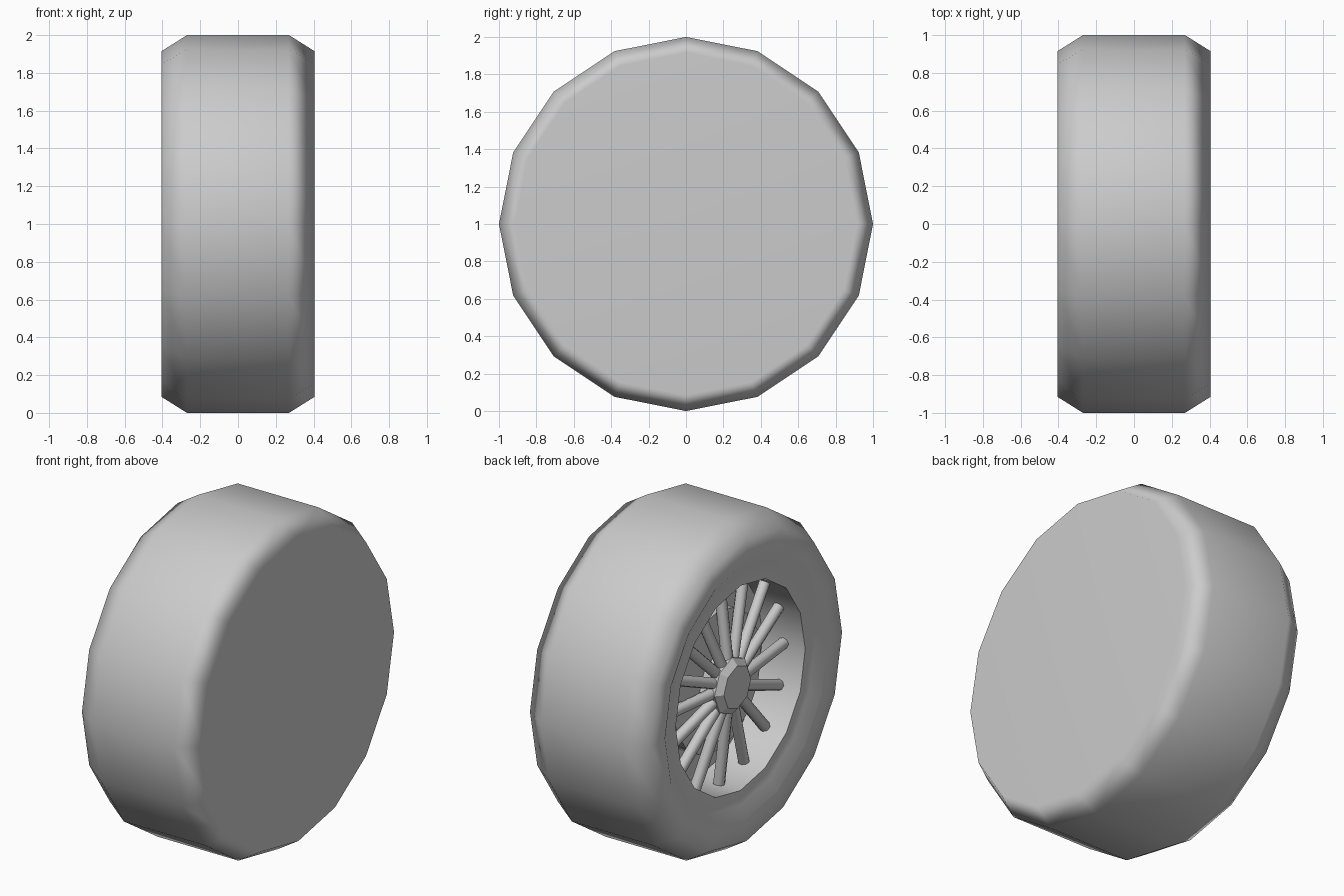
import bpy, bmesh
from math import cos, sin, pi, radians
from mathutils import Vector

cube = bpy.data.objects.get("Cube")
if cube:
    bpy.data.objects.remove(cube, do_unlink=True)

# One plain grey for the whole wheel
grey = bpy.data.materials.new("plain_grey")
grey.use_nodes = True
colour = (0.6, 0.6, 0.6, 1)
grey.diffuse_color = colour
grey.node_tree.nodes["Principled BSDF"].inputs["Base Color"].default_value = colour


def finish(name, bm, sharp=None):
    """Turn a bmesh into a shaded object; sharp=None smooths everything."""
    bmesh.ops.recalc_face_normals(bm, faces=bm.faces)
    for f in bm.faces:
        f.smooth = True
    if sharp is not None:
        for e in bm.edges:
            e.smooth = e.calc_face_angle(0) < radians(sharp)
    mesh = bpy.data.meshes.new(name)
    bm.to_mesh(mesh)
    bm.free()
    mesh.materials.append(grey)
    ob = bpy.data.objects.new(name, mesh)
    bpy.context.collection.objects.link(ob)
    return ob


def lathe(name, profile, sides, sharp=None):
    """Spin (x, radius) points about the axle and cap both ends."""
    bm = bmesh.new()
    rings = []
    for x, r in profile:
        rings.append([bm.verts.new((x, r * sin(2 * pi * i / sides),
                                    1 + r * cos(2 * pi * i / sides)))
                      for i in range(sides)])
    for a, b in zip(rings, rings[1:]):
        for i in range(sides):
            j = (i + 1) % sides
            bm.faces.new((a[i], a[j], b[j], b[i]))
    bm.faces.new(rings[0])
    bm.faces.new(rings[-1])
    return finish(name, bm, sharp)


# Tyre and dished rim in one shell, closed on the inner side
tyre = lathe("tyre", [(0.405, 0.915), (0.27, 1), (-0.27, 1), (-0.405, 0.915),
                      (-0.405, 0.78), (-0.365, 0.71), (-0.365, 0.62),
                      (-0.08, 0.62)], 16, 65)
weighted = tyre.modifiers.new("weighted_normals", 'WEIGHTED_NORMAL')
weighted.keep_sharp = True

# Hub with its backing disc
lathe("hub", [(-0.345, 0.13), (-0.31, 0.17), (-0.2, 0.17)], 8, 30)
lathe("hub_disc", [(-0.21, 0.42), (-0.07, 0.42)], 16, 30)

# Sixteen straight spokes, leaning inwards towards the rim
bm = bmesh.new()
spokes = 16
for i in range(spokes):
    a = 2 * pi * i / spokes
    out = Vector((0, sin(a), cos(a)))
    start = Vector((-0.28, 0, 1)) + out * 0.12
    end = Vector((-0.22, 0, 1)) + out * 0.63
    line = end - start
    made = bmesh.ops.create_cone(bm, cap_ends=True, segments=8, radius1=0.033,
                                 radius2=0.033, depth=line.length)
    turn = line.to_track_quat('Z', 'Y').to_matrix().to_4x4()
    bmesh.ops.transform(bm, matrix=turn, verts=made["verts"])
    bmesh.ops.translate(bm, vec=(start + end) / 2, verts=made["verts"])
finish("spokes", bm, 50)
